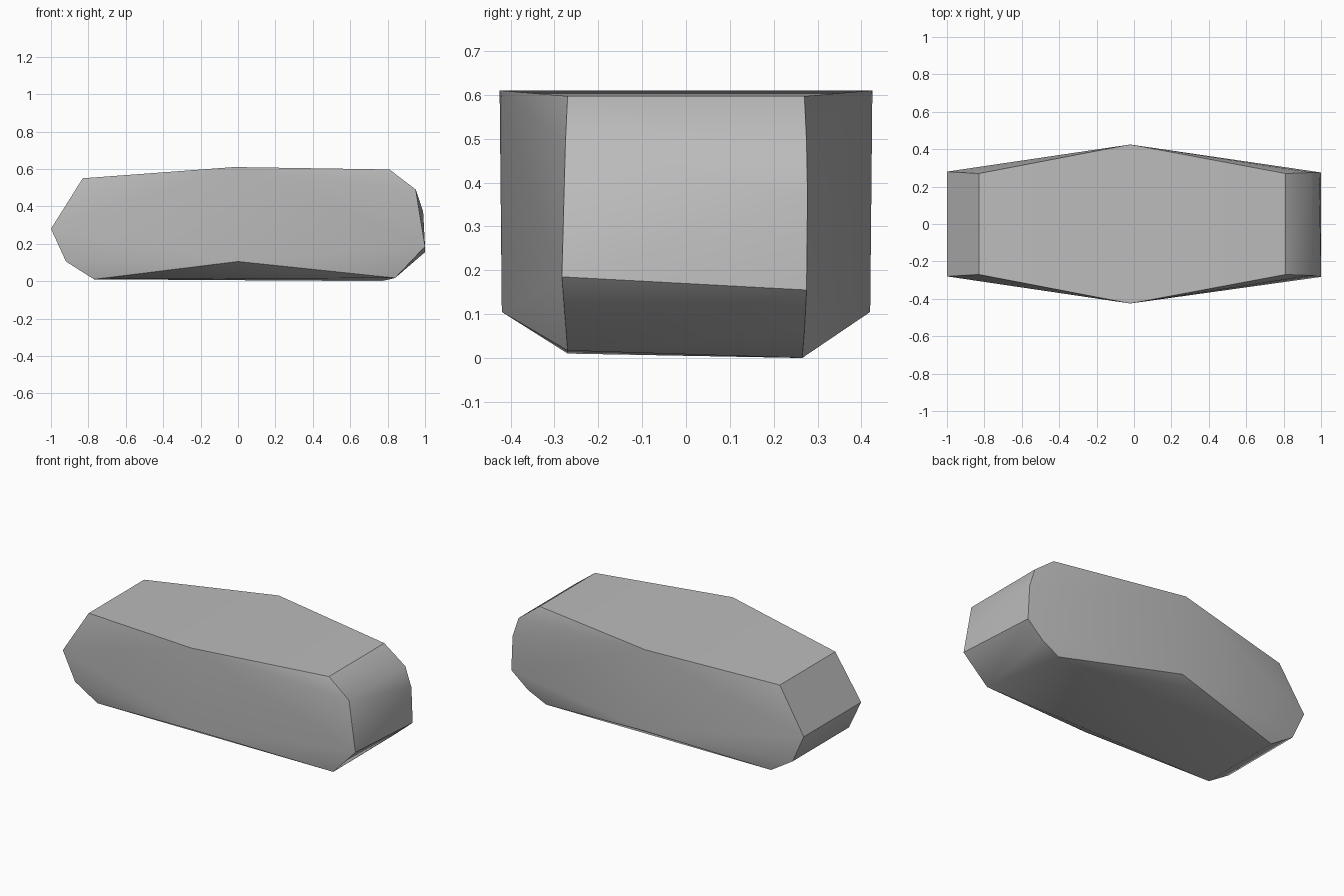
import bpy, bmesh, math

cube = bpy.data.objects.get("Cube")
if cube:
    bpy.data.objects.remove(cube, do_unlink=True)

# Plain stone colour
stone = bpy.data.materials.new("stone_grey")
stone.use_nodes = True
grey = (0.5, 0.5, 0.5, 1)
stone.diffuse_color = grey
stone.node_tree.nodes["Principled BSDF"].inputs["Base Color"].default_value = grey

# Side outlines as (x, depth, z): shared corners, then those unique to each side
shared = [(-0.77, 0.27, 0.01), (-0.92, 0.275, 0.105), (-1, 0.28, 0.28),
          (-0.83, 0.27, 0.55), (-0.02, 0.425, 0.61), (0.81, 0.27, 0.597),
          (0.95, 0.275, 0.49), (0, 0.42, 0.105)]
front = [(1, 0.283, 0.185), (0.84, 0.27, 0.017)]
back = [(0.99, 0.277, 0.37), (1, 0.275, 0.155), (0.89, 0.27, 0.06), (0.77, 0.265, 0)]

# Faceted stone block wrapped around both outlines
bm = bmesh.new()
for side, corners in ((-1, shared + front), (1, shared + back)):
    for x, depth, z in corners:
        bm.verts.new((x, side * depth, z))
bmesh.ops.convex_hull(bm, input=bm.verts[:])
bmesh.ops.recalc_face_normals(bm, faces=bm.faces[:])
mesh = bpy.data.meshes.new("stone_block")
bm.to_mesh(mesh)
bm.free()
mesh.materials.append(stone)
block = bpy.data.objects.new("stone_block", mesh)
bpy.context.collection.objects.link(block)

# Soft shading over shallow facets, crisp edges elsewhere
bpy.ops.object.select_all(action="DESELECT")
block.select_set(True)
bpy.context.view_layer.objects.active = block
bpy.ops.object.shade_smooth_by_angle(angle=math.radians(35))
